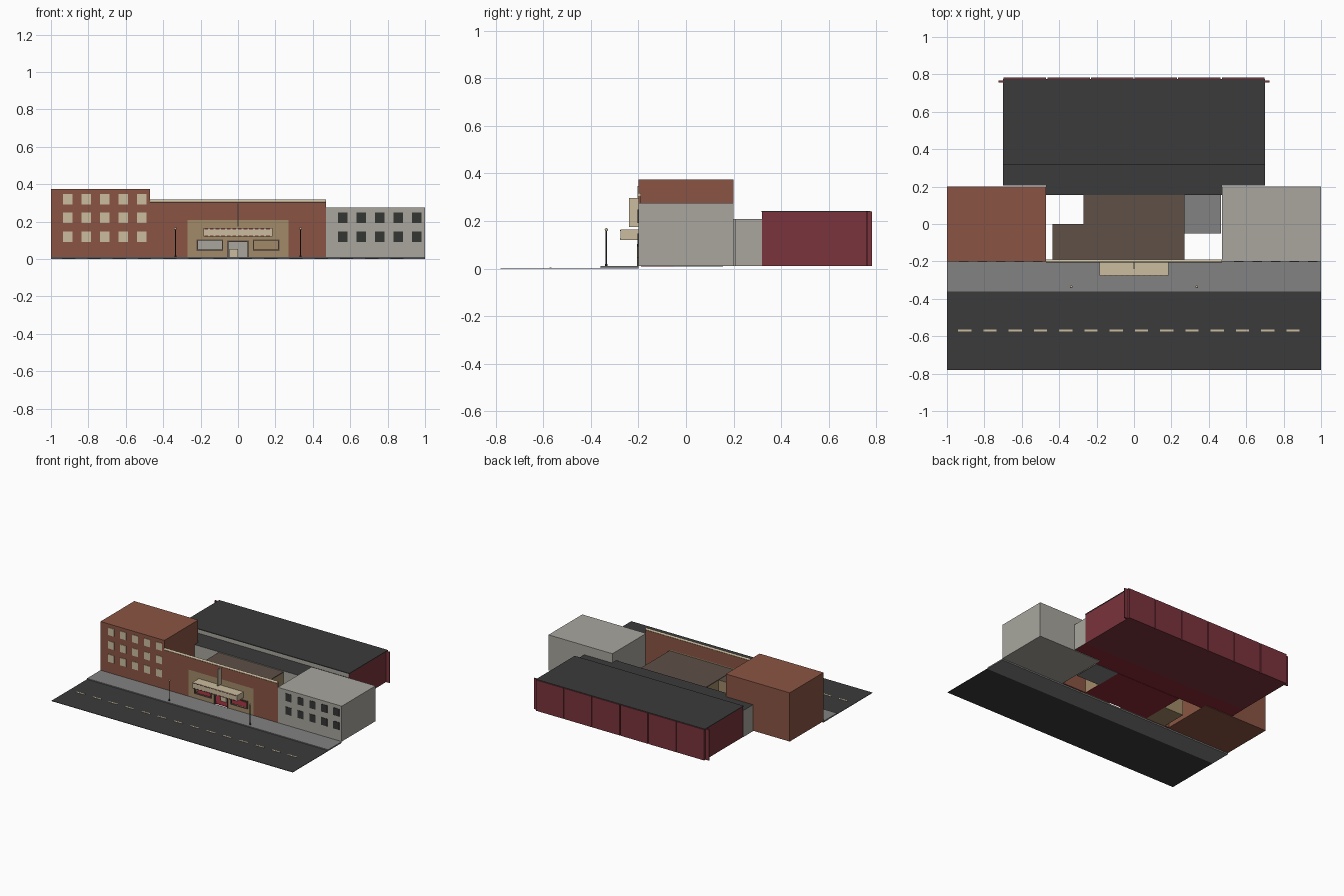
import bpy
import bmesh
from mathutils import Matrix, Vector

cube = bpy.data.objects.get("Cube")
if cube:
    bpy.data.objects.remove(cube, do_unlink=True)


def material(name, code):
    """Flat material from an sRGB hex code, stored as linear values."""
    rgb = [int(code[i:i + 2], 16) / 255 for i in (0, 2, 4)]
    col = [c / 12.92 if c < 0.04 else ((c + 0.055) / 1.055) ** 2.4 for c in rgb] + [1]
    m = bpy.data.materials.new(name)
    m.use_nodes = True
    m.diffuse_color = col
    m.node_tree.nodes["Principled BSDF"].inputs["Base Color"].default_value = col
    return m


brick = material("brick", "8a5543")
cream = material("cream", "cbbd9f")
stone = material("pale stone", "a8a69e")
asphalt = material("asphalt", "3b3b3b")
paving = material("paving", "828282")
tan = material("tan", "a28b69")
umber = material("umber roof", "5e5047")
maroon = material("maroon", "7a343c")
carpet = material("carpet", "8c2a36")
dark = material("dark glass", "343634")


def finish(name, bm, mats):
    me = bpy.data.meshes.new(name)
    bm.to_mesh(me)
    bm.free()
    for m in mats:
        me.materials.append(m)
    ob = bpy.data.objects.new(name, me)
    bpy.context.collection.objects.link(ob)
    return ob


def boxes(name, mats, *spans):
    """One object of several boxes, each given as x, y and z ranges."""
    bm = bmesh.new()
    for xs, ys, zs in spans:
        lo, hi = Vector((xs[0], ys[0], zs[0])), Vector((xs[1], ys[1], zs[1]))
        mat = Matrix.Translation((lo + hi) / 2) @ Matrix.Diagonal((*(hi - lo), 1))
        bmesh.ops.create_cube(bm, size=1, matrix=mat)
    return finish(name, bm, mats if isinstance(mats, list) else [mats])


def paint(ob, direction, index):
    """Give faces pointing along a direction another colour."""
    for p in ob.data.polygons:
        if p.normal.dot(Vector(direction)) > 0.9:
            p.material_index = index


def rod(name, mat, radius, length, matrix, sides=12):
    bm = bmesh.new()
    bmesh.ops.create_cone(bm, cap_ends=True, segments=sides, radius1=radius,
                          radius2=radius, depth=length, matrix=matrix)
    return finish(name, bm, [mat])


BASE = 0.01
FRONT = (-0.2, -0.19)
SIDE = 0.47

# Street
boxes("road", asphalt, ((-1, 1), (-0.78, -0.36), (0, 0.003)))
boxes("sidewalk", paving, ((-1, 1), (-0.36, -0.2), (0, BASE)))
boxes("lane_dashes", cream, *[((-0.94 + i * 0.135, -0.87 + i * 0.135),
                               (-0.575, -0.565), (0.003, 0.005)) for i in range(14)])

# Neighbouring buildings
boxes("brick_building", brick, ((-1, -SIDE), (-0.2, 0.2), (BASE, 0.375)))
boxes("stone_building", stone, ((SIDE, 1), (-0.2, 0.2), (BASE, 0.275)))


def window_grid(name, mat, first, rows):
    boxes(name, mat, *[((first + i * 0.099 - 0.025, first + i * 0.099 + 0.025),
                        (-0.203, -0.199), (z - 0.028, z + 0.028))
                       for i in range(5) for z in rows])


window_grid("brick_building_windows", cream, -0.91, (0.12, 0.22, 0.32))
window_grid("stone_building_windows", dark, 0.56, (0.12, 0.22))

# Theatre front wall around the tan entrance
boxes("front_wall", brick, ((-SIDE, -0.27), FRONT, (BASE, 0.305)),
      ((0.27, SIDE), FRONT, (BASE, 0.305)), ((-0.27, 0.27), FRONT, (0.21, 0.305)))
rod("cornice", cream, 0.008, 2 * SIDE,
    Matrix.Translation((0, -0.197, 0.31)) @ Matrix.Rotation(1.5708, 4, 'Y'))

# Entrance front with a doorway and two window openings
door, win_in, win_out, sill, head = 0.055, 0.085, 0.215, 0.05, 0.098
parts = [((-0.27, 0.27), FRONT, (head, 0.21))]
for s in (-1, 1):
    def span(a, b):
        return (min(a * s, b * s), max(a * s, b * s))
    parts += [(span(door, win_in), FRONT, (BASE, head)),
              (span(win_in, win_out), FRONT, (BASE, sill)),
              (span(win_out, 0.27), FRONT, (BASE, head))]
boxes("entrance_front", tan, *parts)


def frame(name, x0, x1, z0, z1, t=0.006):
    ys = (-0.206, -0.19)
    boxes(name, umber, ((x0 - t, x0), ys, (z0, z1)), ((x1, x1 + t), ys, (z0, z1)),
          ((x0 - t, x1 + t), ys, (z1, z1 + t)), ((x0 - t, x1 + t), ys, (z0 - t, z0)))


frame("left_window_frame", win_in, win_out, sill, head)
frame("right_window_frame", -win_out, -win_in, sill, head)
boxes("door_frame", umber, *[((x - 0.004, x + 0.004), (-0.206, -0.19), (BASE, head))
                             for x in (-door, door)],
      ((-door, door), (-0.206, -0.19), (head - 0.006, head)))

# Lobby
boxes("lobby_floor", carpet, ((-0.27, 0.27), (-0.19, 0.155), (BASE - 0.002, BASE + 0.002)))
boxes("lobby_walls", tan, ((-0.27, -0.262), (-0.19, 0.155), (BASE, 0.195)),
      ((0.262, 0.27), (-0.19, 0.155), (BASE, 0.195)),
      ((0.07, 0.262), (-0.06, -0.052), (BASE, 0.195)))
boxes("lobby_roof", umber, ((-0.27, 0.27), (-0.19, 0.155), (0.195, 0.203)))
boxes("ticket_counter", cream, ((-0.045, 0), (-0.14, -0.1), (BASE, 0.055)))

# Side room and yard
room = boxes("side_room", [tan, umber], ((-0.435, -0.27), (-0.19, 0), (BASE, 0.2)))
paint(room, (0, 0, 1), 1)
boxes("side_yard", paving, ((0.27, 0.465), (-0.05, 0.155), (BASE - 0.002, BASE + 0.002)))

# Corridor between lobby and auditorium
for name, xw, ys in (("hall", SIDE, (0.155, 0.205)), ("wide_hall", 0.7, (0.205, 0.32))):
    ob = boxes(name, [stone, asphalt, carpet], ((-xw, xw), ys, (BASE, 0.208)))
    paint(ob, (0, 0, 1), 1)
    paint(ob, (0, 0, -1), 2)

# Auditorium with panelled back wall
hall = boxes("auditorium", [maroon, stone], ((-0.698, 0.698), (0.32, 0.772), (BASE, 0.237)))
paint(hall, (0, -1, 0), 1)
boxes("auditorium_roof", asphalt, ((-0.7, 0.7), (0.318, 0.776), (0.237, 0.243)))
step = 1.4 / 6
boxes("back_panels", maroon, *[((-0.7 + i * step + 0.003, -0.7 + (i + 1) * step - 0.003),
                                (0.772, 0.782), (BASE, 0.24)) for i in range(6)])
boxes("panel_seams", dark, *[((-0.7 + i * step - 0.003, -0.7 + i * step + 0.003),
                              (0.772, 0.774), (BASE, 0.237)) for i in range(1, 6)])
boxes("corner_fins", maroon, ((-0.725, -0.698), (0.756, 0.766), (BASE, 0.24)),
      ((0.698, 0.725), (0.756, 0.766), (BASE, 0.24)))

# Marquee and upright sign
boxes("marquee", cream, ((-0.185, 0.185), (-0.275, -0.2), (0.12, 0.165)))
boxes("marquee_trim", maroon, *[((-0.18 + i * 0.03, -0.16 + i * 0.03), (-0.277, -0.274),
                                 (z, z + 0.004)) for i in range(12) for z in (0.122, 0.159)])
boxes("upright_sign", cream, ((-0.004, 0.004), (-0.24, -0.2), (0.175, 0.297)))

# Street lamps
for side, x in (("left", 0.335), ("right", -0.335)):
    rod(side + "_lamp_post", dark, 0.003, 0.15, Matrix.Translation((x, -0.335, 0.085)), 8)
    rod(side + "_lamp_base", dark, 0.005, 0.01, Matrix.Translation((x, -0.335, 0.015)), 8)
    bm = bmesh.new()
    bmesh.ops.create_uvsphere(bm, u_segments=12, v_segments=8, radius=0.007,
                              matrix=Matrix.Translation((x, -0.335, 0.163)))
    for f in bm.faces:
        f.smooth = True
    finish(side + "_lamp_globe", bm, [cream])
